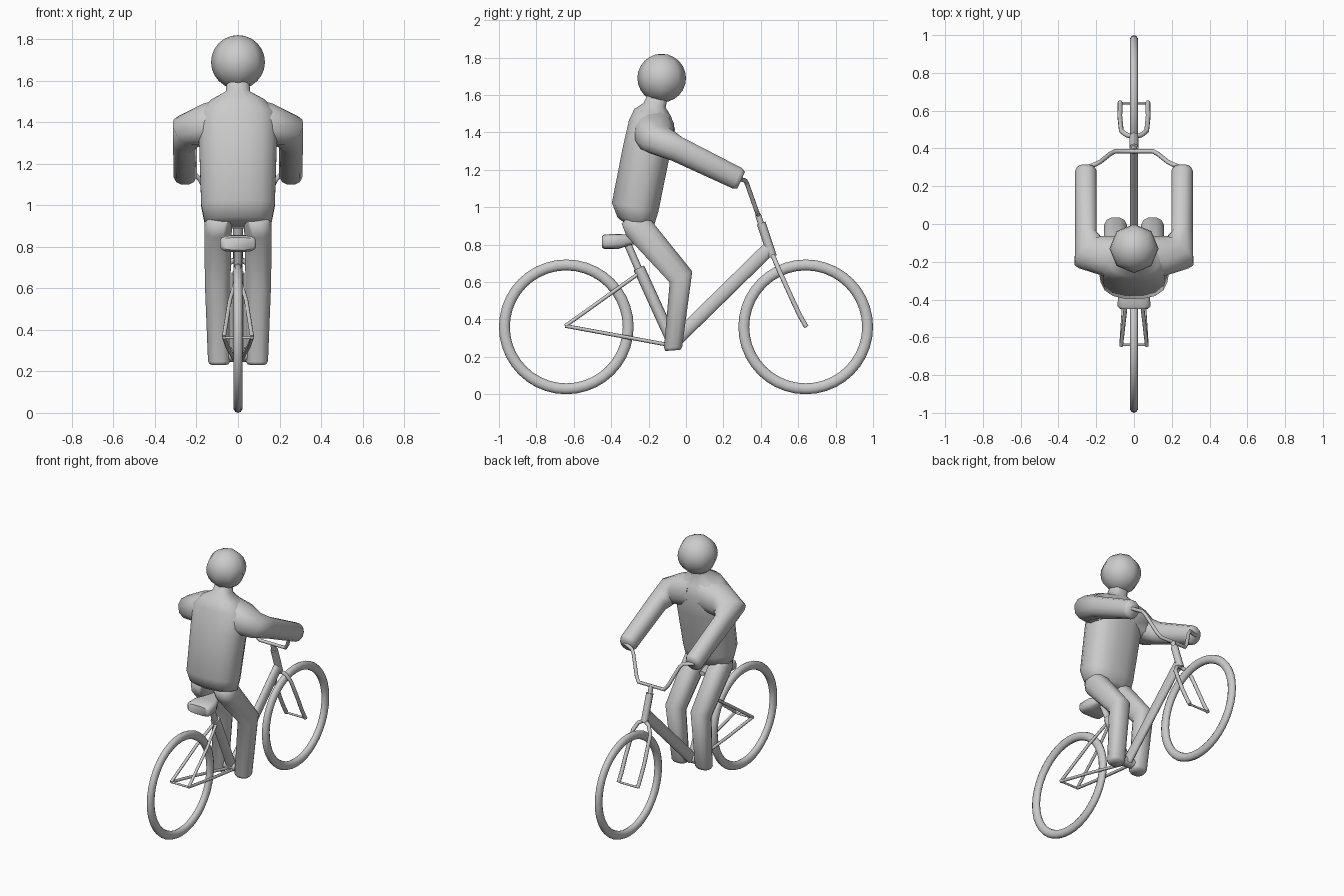
import bpy, math
from math import cos, sin, pi, radians

if "Cube" in bpy.data.objects:
    bpy.data.objects.remove(bpy.data.objects["Cube"])


def smooth(ob, angle=40):
    bpy.ops.object.select_all(action='DESELECT')
    ob.select_set(True)
    bpy.context.view_layer.objects.active = ob
    bpy.ops.object.shade_smooth_by_angle(angle=radians(angle))


def loft(name, sections, n=12, power=2.0, mirror=False, angle=50):
    """Skin rings given as (centre, half axis u, half axis v)."""
    verts, faces = [], []
    for c, u, v in sections:
        for i in range(n):
            a = 2 * pi * (i + 0.5) / n
            ca = math.copysign(abs(cos(a)) ** (2 / power), cos(a))
            sa = math.copysign(abs(sin(a)) ** (2 / power), sin(a))
            verts.append([c[k] + u[k] * ca + v[k] * sa for k in range(3)])
    for r in range(len(sections) - 1):
        for i in range(n):
            j = (i + 1) % n
            faces.append((r * n + i, r * n + j, (r + 1) * n + j, (r + 1) * n + i))
    faces.append(tuple(reversed(range(n))))
    faces.append(tuple(range(len(verts) - n, len(verts))))
    me = bpy.data.meshes.new(name)
    me.from_pydata(verts, [], faces)
    ob = bpy.data.objects.new(name, me)
    bpy.context.collection.objects.link(ob)
    bpy.context.view_layer.objects.active = ob
    ob.select_set(True)
    bpy.ops.object.mode_set(mode='EDIT')
    bpy.ops.mesh.select_all(action='SELECT')
    bpy.ops.mesh.normals_make_consistent(inside=False)
    bpy.ops.object.mode_set(mode='OBJECT')
    smooth(ob, angle)
    if mirror:
        ob.modifiers.new("mirror", 'MIRROR').use_clip = False
    return ob


def tubes(name, paths, radius):
    """Round tubes along one or more polylines."""
    cu = bpy.data.curves.new(name, 'CURVE')
    cu.dimensions = '3D'
    cu.bevel_depth = radius
    cu.bevel_resolution = 2
    cu.use_fill_caps = True
    for pts in paths:
        sp = cu.splines.new('POLY')
        sp.points.add(len(pts) - 1)
        for p, co in zip(sp.points, pts):
            p.co = (*co, 1)
        sp.use_smooth = True
    ob = bpy.data.objects.new(name, cu)
    bpy.context.collection.objects.link(ob)
    return ob


def both(pts):
    return [[(s * x, y, z) for x, y, z in pts] for s in (1, -1)]


# Wheels
for name, y in (("front_wheel", 0.64), ("rear_wheel", -0.64)):
    bpy.ops.mesh.primitive_torus_add(
        major_segments=40, minor_segments=10, major_radius=0.331,
        minor_radius=0.029, location=(0, y, 0.36), rotation=(0, pi / 2, 0))
    wheel = bpy.context.object
    wheel.name = name
    wheel.scale.z = 0.8
    smooth(wheel, 60)
    tubes(name + "_axle", [[(-0.074, y, 0.362), (0.074, y, 0.362)]], 0.007)

# Frame tubes
loft("down_tube", [((0, 0.44, 0.775), (0.023, 0, 0), (0, -0.027, 0.028)),
                   ((0, -0.06, 0.285), (0.023, 0, 0), (0, -0.027, 0.028))])
tubes("seat_tube", [[(0, -0.252, 0.675), (0, -0.07, 0.275)]], 0.031)
tubes("seat_post", [[(0, -0.315, 0.81), (0, -0.25, 0.66)]], 0.02)
tubes("head_tube", [[(0, 0.402, 0.915), (0, 0.462, 0.735)]], 0.024)
tubes("stem", [[(0, 0.385, 0.96), (0, 0.405, 0.90)]], 0.016)
tubes("bottom_bracket", [[(-0.045, -0.07, 0.28), (0.045, -0.07, 0.28)]], 0.034)
tubes("seat_stays", both([(0.01, -0.26, 0.64), (0.04, -0.40, 0.54),
                          (0.068, -0.645, 0.365)]), 0.01)
tubes("chain_stays", both([(0.02, -0.09, 0.263), (0.052, -0.40, 0.32),
                           (0.068, -0.645, 0.365)]), 0.01)

# Fork and handlebar
tubes("fork", both([(0, 0.46, 0.745), (0.04, 0.472, 0.725), (0.067, 0.492, 0.675),
                    (0.075, 0.568, 0.507), (0.074, 0.606, 0.426),
                    (0.074, 0.643, 0.36)]), 0.013)
bar = [(0.10, 0.385, 0.96), (0.125, 0.372, 0.995), (0.18, 0.328, 1.12),
       (0.20, 0.318, 1.142), (0.27, 0.29, 1.15)]
tubes("handlebar", [[(-x, y, z) for x, y, z in reversed(bar)] + bar], 0.012)

# Saddle
loft("saddle", [((0, y, z), (w, 0, 0), (0, 0, h)) for y, z, w, h in (
    (-0.45, 0.815, 0.075, 0.03), (-0.435, 0.815, 0.088, 0.04),
    (-0.36, 0.817, 0.085, 0.04), (-0.30, 0.825, 0.055, 0.028),
    (-0.23, 0.83, 0.03, 0.022), (-0.18, 0.83, 0.02, 0.015))], n=16, power=3.5)

# Rider torso and neck
loft("torso", [((0, y, z), (w, 0, 0), (0, d, -0.2 * d)) for z, y, w, d in (
    (0.90, -0.265, 0.11, 0.06), (0.925, -0.268, 0.165, 0.10),
    (1.00, -0.272, 0.18, 0.126), (1.30, -0.212, 0.19, 0.127),
    (1.44, -0.182, 0.19, 0.125), (1.505, -0.178, 0.13, 0.10),
    (1.545, -0.168, 0.06, 0.06), (1.62, -0.142, 0.052, 0.05))],
    n=16, power=2.5, angle=70)

# Head
bpy.ops.mesh.primitive_uv_sphere_add(segments=8, ring_count=12, radius=0.13,
                                     location=(0, -0.13, 1.69))
head = bpy.context.object
head.name = "head"
smooth(head, 70)

# Arms, from inside the chest round the shoulder to the grip
loft("arms", [
    ((0.04, -0.172, 1.415), (0, 0.11, 0), (0, 0, 0.115)),
    ((0.17, -0.168, 1.39), (0, 0.108, 0), (0, 0, 0.102)),
    ((0.237, -0.15, 1.36), (-0.07, 0.077, 0), (0.03, 0.027, 0.072)),
    ((0.255, -0.05, 1.312), (-0.059, 0, 0), (0, 0.03, 0.064)),
    ((0.255, 0.275, 1.154), (-0.058, 0, 0), (0, 0.026, 0.056)),
    ((0.255, 0.295, 1.144), (-0.048, 0, 0), (0, 0.021, 0.046))],
    n=12, power=2.3, mirror=True, angle=70)

# Legs
loft("legs", [
    ((0.085, -0.30, 0.955), (0.06, 0, 0), (0, 0.045, 0.045)),
    ((0.096, -0.262, 0.90), (0.068, 0, 0), (0, 0.058, 0.056)),
    ((0.098, -0.027, 0.627), (0.063, 0, 0), (0, 0.062, 0.03)),
    ((0.091, -0.069, 0.25), (0.055, 0, 0), (0, 0.05, 0.004)),
    ((0.091, -0.07, 0.234), (0.045, 0, 0), (0, 0.041, 0.003))],
    n=12, power=2.6, mirror=True, angle=70)
